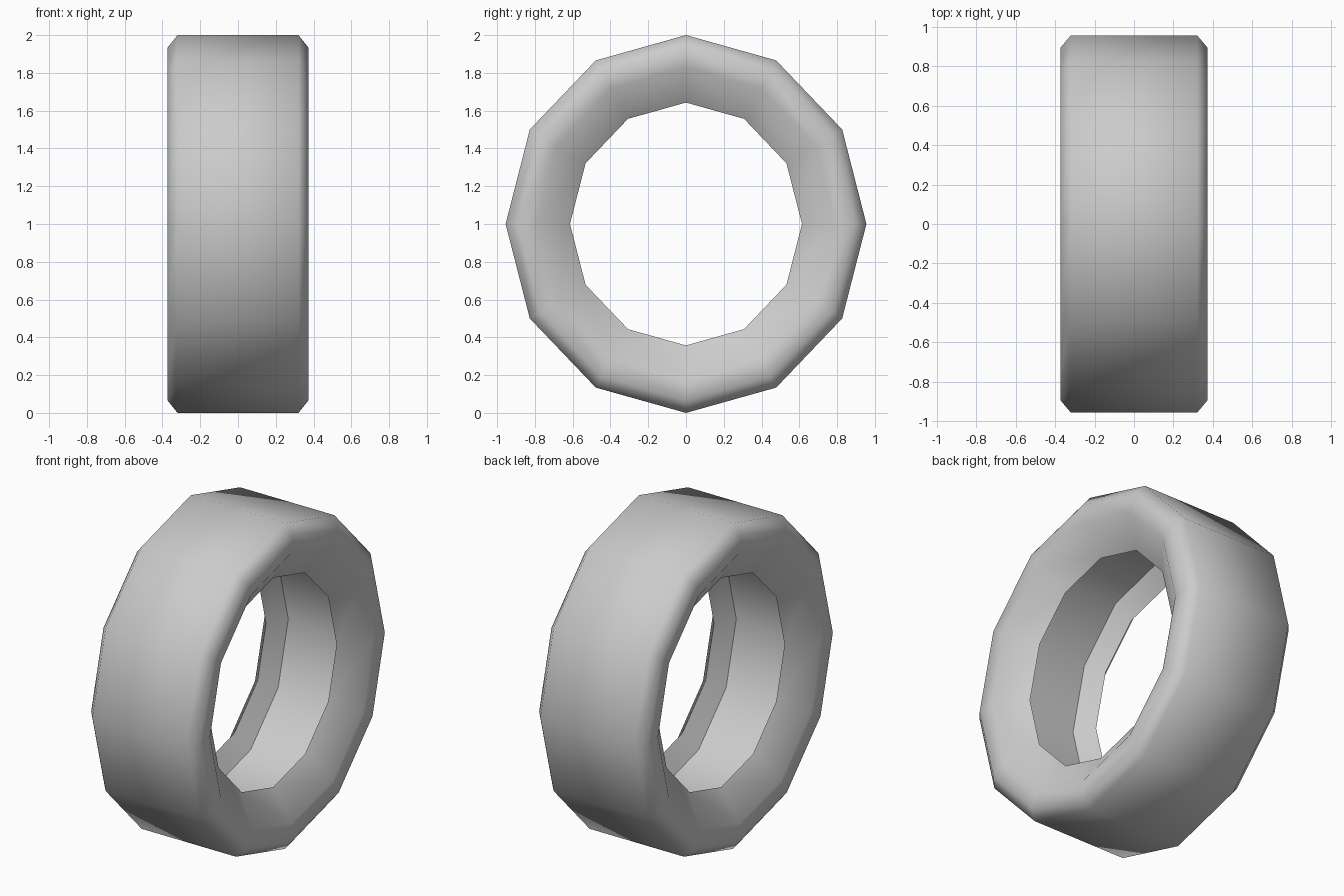
import bpy, bmesh, math

if "Cube" in bpy.data.objects:
    bpy.data.objects.remove(bpy.data.objects["Cube"])

SIDES = 12
RZ, RY = 1.0, 0.955

# Half cross-section (x, radius): tread edge, shoulder, sidewall, bead, inner wall
half = [(0.32, 1.0), (0.372, 0.935), (0.365, 0.83), (0.24, 0.643), (0.17, 0.765)]
profile = half + [(-x, r) for x, r in reversed(half)]

# Tire: closed profile swept around the x axis in twelve steps
bm = bmesh.new()
rings = []
for i in range(SIDES):
    a = 2 * math.pi * i / SIDES
    rings.append([bm.verts.new((x, r * RY * math.sin(a), 1 + r * RZ * math.cos(a)))
                  for x, r in profile])
n = len(profile)
for i in range(SIDES):
    p, q = rings[i], rings[(i + 1) % SIDES]
    for j in range(n):
        k = (j + 1) % n
        bm.faces.new((p[j], p[k], q[k], q[j]))
bmesh.ops.recalc_face_normals(bm, faces=bm.faces[:])

mesh = bpy.data.meshes.new("tire")
bm.to_mesh(mesh)
bm.free()
tire = bpy.data.objects.new("tire", mesh)
bpy.context.collection.objects.link(tire)

# Smooth shading with sharp inner lips
bpy.context.view_layer.objects.active = tire
tire.select_set(True)
bpy.ops.object.shade_smooth_by_angle(angle=math.radians(58))
